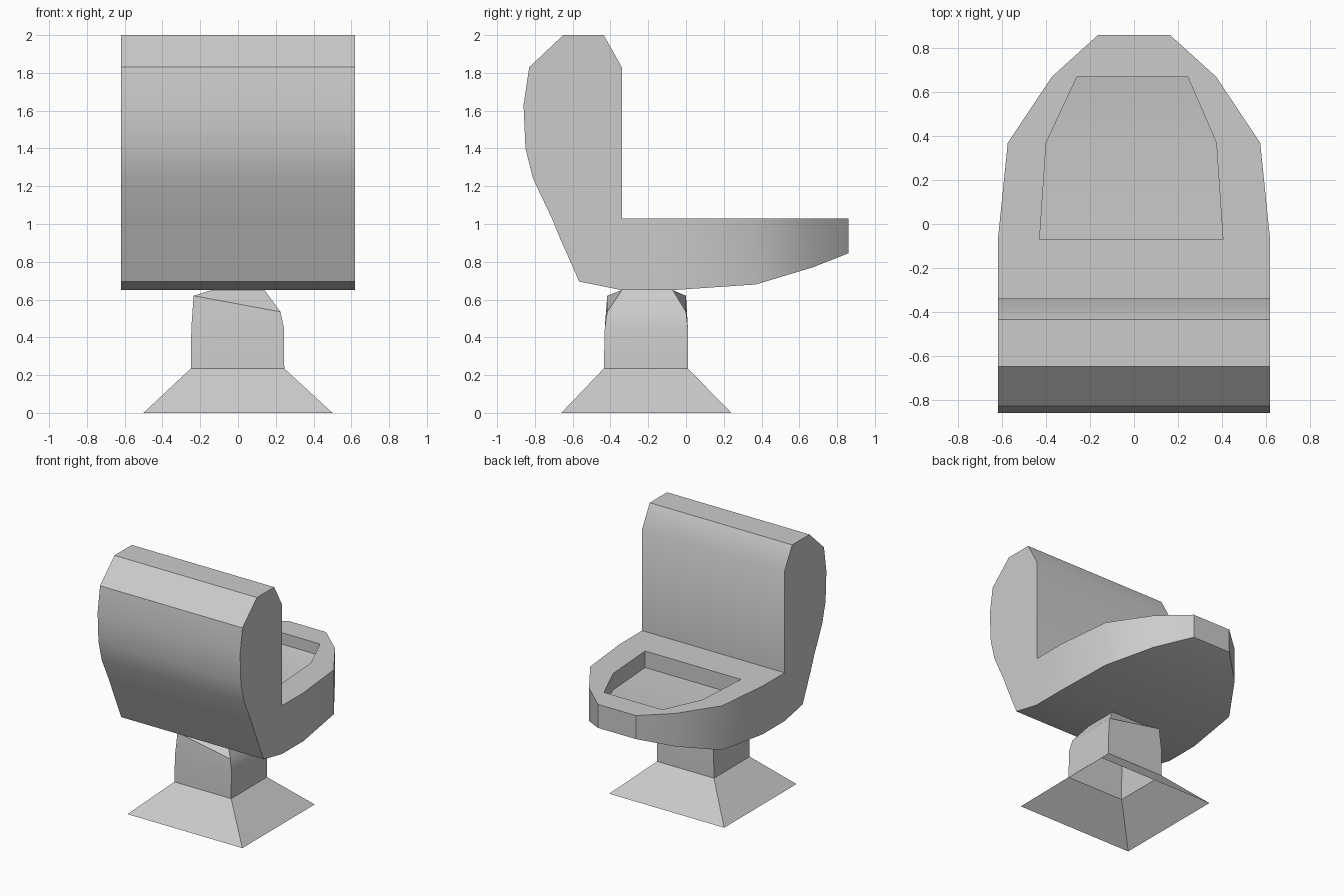
import bpy, bmesh, math

if "Cube" in bpy.data.objects:
    bpy.data.objects.remove(bpy.data.objects["Cube"])


def finish(name, bm):
    bmesh.ops.recalc_face_normals(bm, faces=bm.faces)
    mesh = bpy.data.meshes.new(name)
    bm.to_mesh(mesh)
    bm.free()
    ob = bpy.data.objects.new(name, mesh)
    bpy.context.collection.objects.link(ob)
    bpy.ops.object.select_all(action='DESELECT')
    ob.select_set(True)
    bpy.context.view_layer.objects.active = ob
    bpy.ops.object.shade_smooth_by_angle(angle=math.radians(30))
    return ob


# plan half widths at the tapering stations of the seat
WIDTH = {-0.07: 0.62, 0.37: 0.575, 0.67: 0.375, 0.86: 0.165}

# seat and backrest: side profile (y, z), seat rim first, then round the underside and back
profile = [(-0.34, 1.03), (-0.07, 1.03), (0.37, 1.03), (0.67, 1.03), (0.86, 1.03),
           (0.86, 0.845), (0.67, 0.77), (0.37, 0.68), (-0.07, 0.65),
           (-0.34, 0.65), (-0.565, 0.695), (-0.665, 0.92), (-0.71, 1.03), (-0.81, 1.24),
           (-0.85, 1.4), (-0.86, 1.63), (-0.83, 1.83), (-0.65, 2.0), (-0.435, 2.0),
           (-0.34, 1.83)]
bm = bmesh.new()
side = {s: [bm.verts.new((s * WIDTH.get(y, 0.62), y, z)) for y, z in profile]
        for s in (-1, 1)}
L, R = side[-1], side[1]
n = len(profile)
for i in range(n):
    if i not in (1, 2):                      # the opening interrupts these strips
        j = (i + 1) % n
        if i != 3:
            bm.faces.new((L[i], L[j], R[j], R[i]))
for V in (L, R):
    bm.faces.new([V[0], V[1]] + V[8:])       # backrest cheek
    for a in (1, 2, 3):                      # tapering seat sides
        bm.faces.new((V[a], V[a + 1], V[8 - a], V[9 - a]))

# sunken opening: y, left x, right x, floor z
opening = [(-0.07, -0.43, 0.405, 0.90), (0.37, -0.4, 0.375, 0.90), (0.67, -0.26, 0.245, 0.94)]
rim = {-1: [], 1: []}
floor = {-1: [], 1: []}
for y, xl, xr, zf in opening:
    for s, x in ((-1, xl), (1, xr)):
        rim[s].append(bm.verts.new((x, y, 1.03)))
        floor[s].append(bm.verts.new((x, y, zf)))
for s in (-1, 1):
    for k in range(2):
        bm.faces.new((side[s][k + 1], side[s][k + 2], rim[s][k + 1], rim[s][k]))
        bm.faces.new((rim[s][k], rim[s][k + 1], floor[s][k + 1], floor[s][k]))
for k in range(2):
    bm.faces.new((floor[-1][k], floor[-1][k + 1], floor[1][k + 1], floor[1][k]))
for k in (0, 2):
    bm.faces.new((rim[-1][k], rim[1][k], floor[1][k], floor[-1][k]))
# front rim strip, and rear strip rejoined to the opening corners
bm.faces.new((L[3], L[4], R[4], R[3], rim[1][2], rim[-1][2]))
for f in [f for f in bm.faces if set(f.verts) == {L[0], L[1], R[1], R[0]}]:
    bm.faces.remove(f)
bm.faces.new((L[0], L[1], rim[-1][0], rim[1][0], R[1], R[0]))
finish("seat_and_backrest", bm)

# pedestal: stacked rings (left x, right x, back y, front y, left z, right z), open underneath
rings = [(-0.5, 0.5, -0.66, 0.24, 0, 0),
         (-0.25, 0.245, -0.435, 0.01, 0.235, 0.235),
         (-0.247, 0.243, -0.43, 0.01, 0.45, 0.45),
         (-0.235, 0.225, -0.417, 0.0, 0.62, 0.535),
         (-0.14, 0.14, -0.34, -0.07, 0.65, 0.65)]
bm = bmesh.new()
loops = [[bm.verts.new(c) for c in ((xl, y0, zl), (xr, y0, zr), (xr, y1, zr), (xl, y1, zl))]
         for xl, xr, y0, y1, zl, zr in rings]
for a, b in zip(loops, loops[1:]):
    for k in range(4):
        m = (k + 1) % 4
        bm.faces.new((a[k], a[m], b[m], b[k]))
bm.faces.new(loops[-1])
ped = finish("pedestal", bm)
